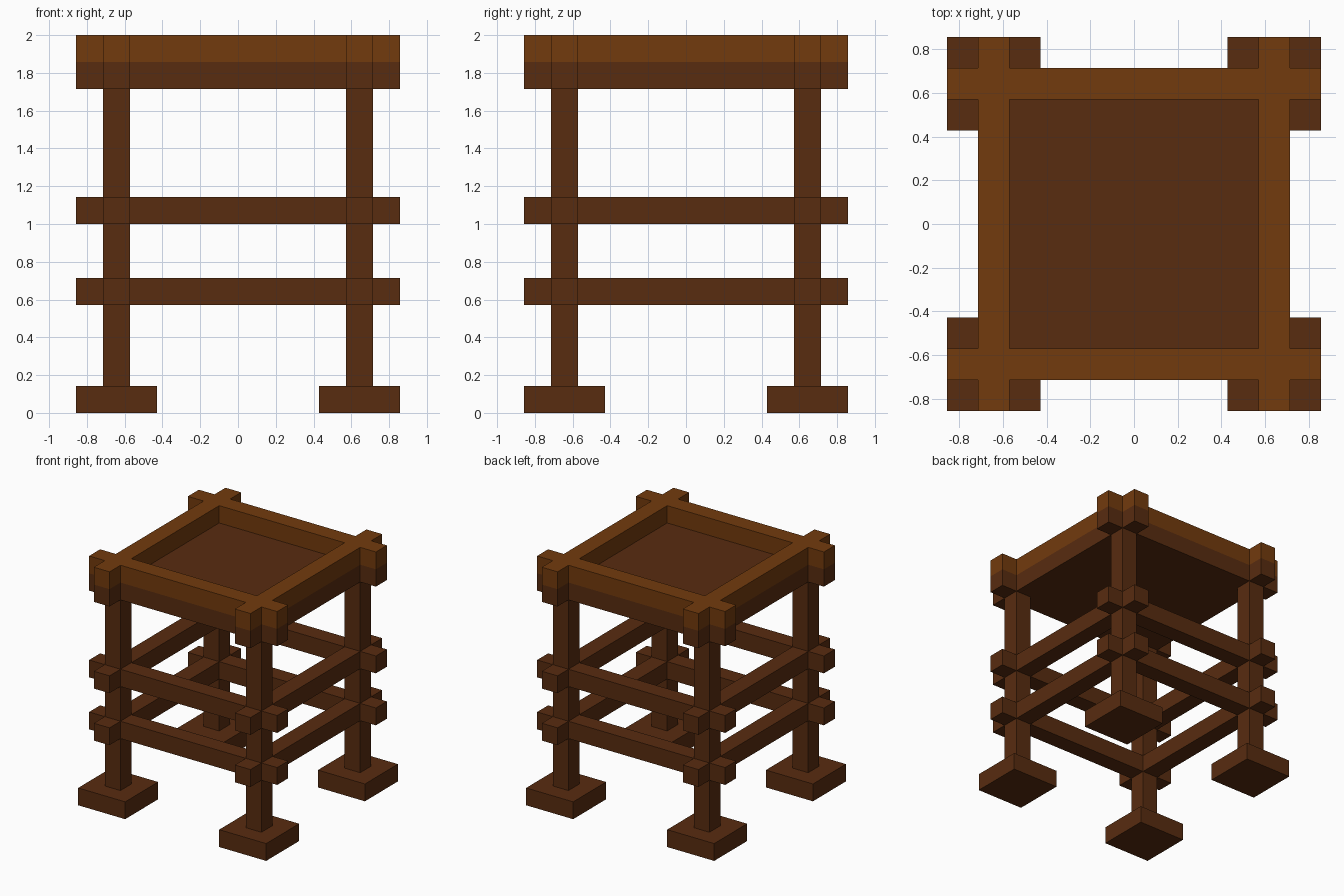
import bpy

if "Cube" in bpy.data.objects:
    bpy.data.objects.remove(bpy.data.objects["Cube"], do_unlink=True)

U = 1 / 7  # timber thickness; the tower is 14 timbers tall


def make_material(name, rgb):
    mat = bpy.data.materials.new(name)
    mat.use_nodes = True
    color = (*rgb, 1.0)
    mat.diffuse_color = color
    bsdf = next(n for n in mat.node_tree.nodes if n.type == 'BSDF_PRINCIPLED')
    bsdf.inputs["Base Color"].default_value = color
    bsdf.inputs["Roughness"].default_value = 0.9
    return mat


DARK = make_material("dark_wood", (0.098, 0.025, 0.005))
LIGHT = make_material("light_wood", (0.17, 0.043, 0.004))


def box(name, center, size, mat):
    """Box with centre and size given in timber units."""
    bpy.ops.mesh.primitive_cube_add(size=1, location=[c * U for c in center])
    obj = bpy.context.object
    obj.name = name
    obj.scale = [s * U for s in size]
    bpy.ops.object.transform_apply(location=False, rotation=False, scale=True)
    obj.data.materials.append(mat)
    return obj


# Four posts on square footings
for y, depth in ((-4.5, "front"), (4.5, "back")):
    for x, side in ((4.5, "left"), (-4.5, "right")):
        box(f"{depth}_{side}_foot", (x, y, 0.5), (3, 3, 1), DARK)
        box(f"{depth}_{side}_post", (x, y, 6.5), (1, 1, 11), DARK)

# Crossing beams: two brace levels, the platform frame and the top rail
levels = (("lower_brace", 4.5, DARK), ("upper_brace", 7.5, DARK),
          ("platform_beam", 12.5, DARK), ("top_rail", 13.5, LIGHT))
for name, z, mat in levels:
    for s, depth, side in ((-1, "front", "right"), (1, "back", "left")):
        box(f"{depth}_{name}", (0, s * 4.5, z), (12, 1, 1), mat)
        box(f"{side}_{name}", (s * 4.5, 0, z), (1, 12, 1), mat)

# Sunken platform floor, flush with the platform beams
box("platform_floor", (0, 0, 12.5), (8, 8, 1), DARK)
